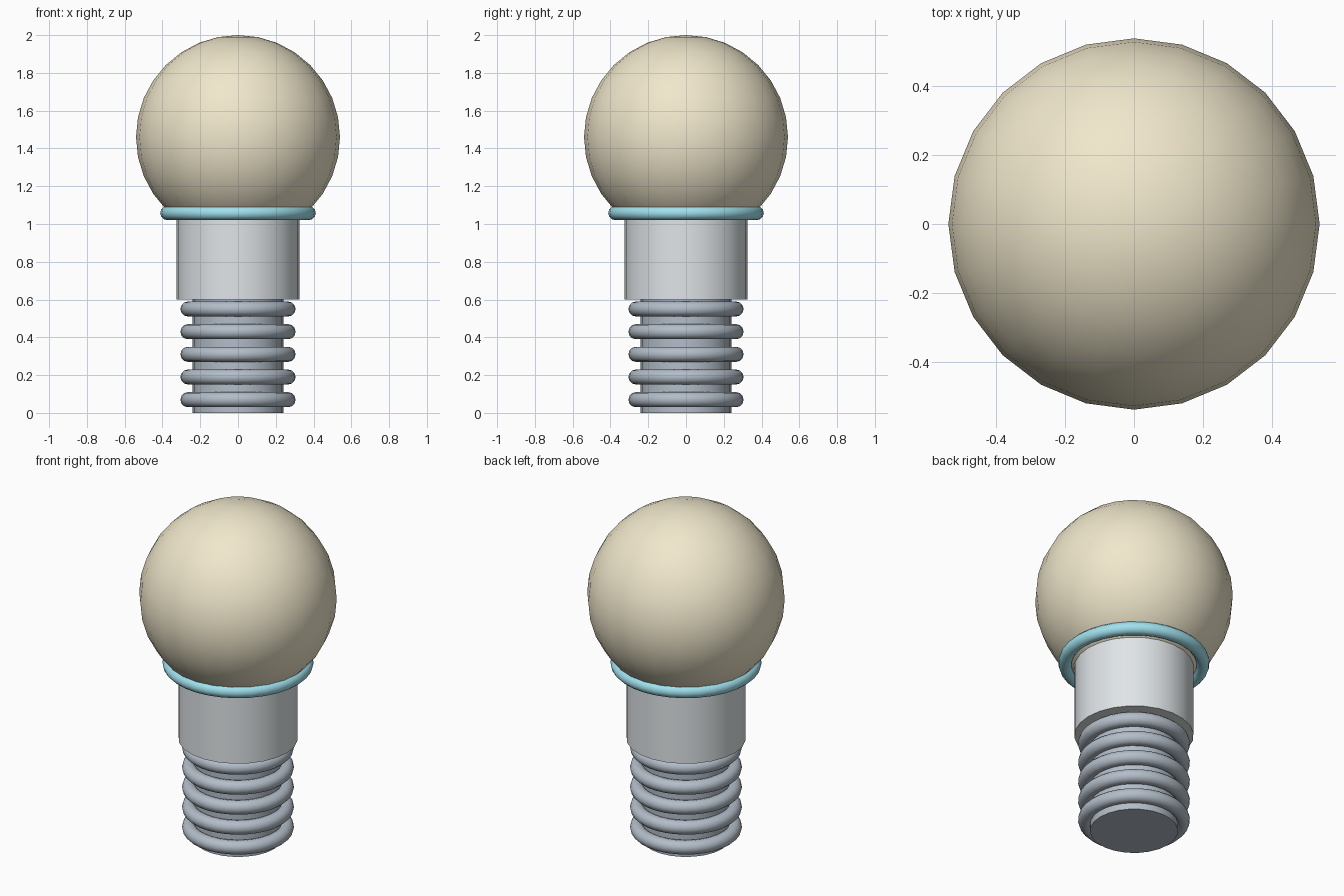
import bpy
import math

if "Cube" in bpy.data.objects:
    bpy.data.objects.remove(bpy.data.objects["Cube"])


def material(name, rgb):
    m = bpy.data.materials.new(name)
    m.diffuse_color = (*rgb, 1)
    m.use_nodes = True
    m.node_tree.nodes["Principled BSDF"].inputs["Base Color"].default_value = m.diffuse_color
    return m


glass = material("warm_glass", (0.87, 0.80, 0.60))
cyan = material("cyan", (0.35, 0.75, 0.85))
pale = material("pale_metal", (0.74, 0.78, 0.80))
steel = material("blue_steel", (0.45, 0.51, 0.58))


def finish(name, mat):
    ob = bpy.context.object
    ob.name = name
    ob.data.materials.append(mat)
    bpy.ops.object.shade_smooth_by_angle(angle=math.radians(40))
    return ob


def cylinder(name, radius, z0, z1, mat):
    bpy.ops.mesh.primitive_cylinder_add(vertices=24, radius=radius, depth=z1 - z0,
                                        location=(0, 0, (z0 + z1) / 2))
    return finish(name, mat)


def ring(name, major, minor, z, mat):
    bpy.ops.mesh.primitive_torus_add(major_radius=major, minor_radius=minor,
                                     major_segments=32, minor_segments=12,
                                     location=(0, 0, z))
    return finish(name, mat)


# Round bulb
bpy.ops.mesh.primitive_uv_sphere_add(segments=24, ring_count=16, radius=0.54,
                                     location=(0, 0, 1.46))
finish("bulb", glass)

# Collar and coloured trim ring
cylinder("collar", 0.325, 0.6, 1.06, pale)
ring("trim_ring", 0.375, 0.037, 1.058, cyan)

# Screw base: core with stacked thread rings
cylinder("screw_core", 0.24, 0.0, 0.62, steel)
for i in range(5):
    ring(f"thread_ring_{i + 1}", 0.265, 0.04, 0.07 + 0.12 * i, steel)
